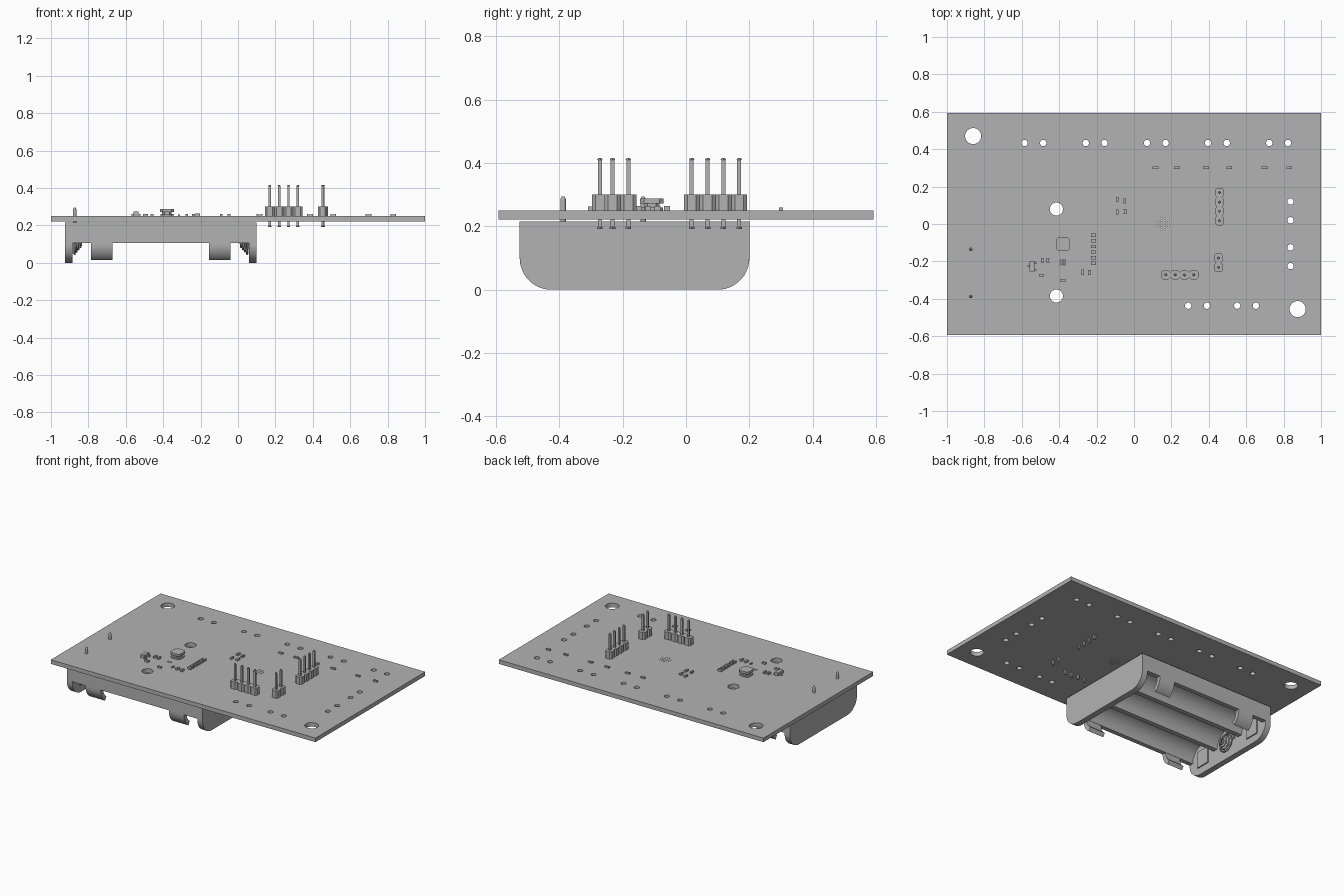
import bpy, bmesh
from math import sin, cos, pi, radians
from mathutils import Matrix, Vector

old = bpy.data.objects.get("Cube")
if old:
    bpy.data.objects.remove(old, do_unlink=True)

grey = bpy.data.materials.new("plain grey")
grey.use_nodes = True
grey.diffuse_color = (0.45, 0.45, 0.45, 1)
grey.node_tree.nodes["Principled BSDF"].inputs["Base Color"].default_value = (0.45, 0.45, 0.45, 1)


def finish(name, bm, smooth=False):
    bmesh.ops.recalc_face_normals(bm, faces=bm.faces)
    me = bpy.data.meshes.new(name)
    bm.to_mesh(me)
    bm.free()
    ob = bpy.data.objects.new(name, me)
    bpy.context.collection.objects.link(ob)
    me.materials.append(grey)
    if smooth:
        bpy.ops.object.select_all(action='DESELECT')
        ob.select_set(True)
        bpy.context.view_layer.objects.active = ob
        bpy.ops.object.shade_smooth_by_angle(angle=radians(35))
    return ob


def add_box(bm, x, y, sx, sy, z0, z1):
    m = Matrix.Translation((x, y, (z0 + z1) / 2)) @ Matrix.Diagonal((sx, sy, z1 - z0, 1))
    return bmesh.ops.create_cube(bm, size=1, matrix=m)["verts"]


def add_rod(bm, x, y, r, z0, z1, n=24, r_top=None):
    bmesh.ops.create_cone(bm, cap_ends=True, segments=n, radius1=r,
                          radius2=r if r_top is None else r_top, depth=z1 - z0,
                          matrix=Matrix.Translation((x, y, (z0 + z1) / 2)))


def add_prism(bm, pts, x0, x1):
    # extrude a (y, z) profile along x
    face = bm.faces.new([bm.verts.new((x0, y, z)) for y, z in pts])
    res = bmesh.ops.extrude_face_region(bm, geom=[face])
    moved = [v for v in res["geom"] if isinstance(v, bmesh.types.BMVert)]
    bmesh.ops.translate(bm, verts=moved, vec=(x1 - x0, 0, 0))


def arc(cy, cz, r, a0, a1, n=12):
    angles = [radians(a0 + (a1 - a0) * i / n) for i in range(n + 1)]
    return [(cy + r * cos(a), cz + r * sin(a)) for a in angles]


def cut(ob, cutter):
    mod = ob.modifiers.new("holes", 'BOOLEAN')
    mod.operation = 'DIFFERENCE'
    mod.solver = 'EXACT'
    mod.object = cutter


BOTTOM, TOP = 0.222, 0.25

# Circuit board with mounting, terminal and via holes
bm = bmesh.new()
add_box(bm, 0, 0, 2, 1.185, BOTTOM, TOP)
board = finish("circuit_board", bm)

bm = bmesh.new()
for x, y in ((-0.86, 0.47), (0.875, -0.455)):
    add_rod(bm, x, y, 0.043, 0.2, 0.3, 32)
pairs = [(-0.535 + 0.327 * i, 0.433) for i in range(5)] + [(0.34, -0.437), (0.602, -0.437)]
for x, y in pairs:
    for s in (-0.05, 0.05):
        add_rod(bm, x + s, y, 0.017, 0.2, 0.3)
for y in (0.12, 0.02, -0.125, -0.225):
    add_rod(bm, 0.837, y, 0.017, 0.2, 0.3)
for i in range(4):
    for j in range(4):
        if (i, j) not in ((0, 0), (3, 3), (0, 3), (3, 0)):
            add_rod(bm, 0.125 + 0.02 * i, -0.03 + 0.02 * j, 0.004, 0.2, 0.3, 8)
for i in range(3):
    for j in range(3):
        add_rod(bm, -0.392 + 0.012 * i, -0.217 + 0.012 * j, 0.003, 0.2, 0.3, 8)
drills = finish("board_drills", bm)
drills.hide_render = True
drills.hide_set(True)
cut(board, drills)

bm = bmesh.new()
for y in (0.08, -0.385):
    add_rod(bm, -0.415, y, 0.035, 0.12, 0.3, 32)
posts = finish("holder_drills", bm)
posts.hide_render = True
posts.hide_set(True)
cut(board, posts)

# Battery holder: cradle with three troughs
Y0, Y1, MID = -0.525, 0.2, -0.1625
slots = [MID + 0.2325 * k for k in (-1, 0, 1)]
pts = [(Y0, 0.215), (Y0, 0.105)]
for c in slots:
    pts += arc(c, 0.105, 0.1, 180, 0, 20)
pts += [(Y1, 0.105), (Y1, 0.215)]
bm = bmesh.new()
add_prism(bm, pts, -0.9, 0.08)
cradle = finish("holder_cradle", bm, True)
cut(cradle, posts)

# Rounded end walls
bm = bmesh.new()
wall = [(Y0, 0.215)] + arc(Y0 + 0.1, 0.1, 0.1, 180, 270) + arc(Y1 - 0.1, 0.1, 0.1, 270, 360) + [(Y1, 0.215)]
for x in (-0.925, 0.06):
    add_prism(bm, wall, x, x + 0.04)
finish("holder_end_walls", bm, True)

# Curved retaining clips along both long sides
bm = bmesh.new()
outer = arc(Y0 + 0.1, 0.1, 0.1, 180, 238)
inner = arc(Y0 + 0.1, 0.1, 0.072, 238, 180)
clip = [(Y0, 0.12)] + outer + inner + [(Y0 + 0.028, 0.12)]
mirrored = [(2 * MID - y, z) for y, z in clip]
for x in (-0.785, -0.155):
    for profile in (clip, mirrored):
        add_prism(bm, profile, x, x + 0.115)
finish("holder_clips", bm, True)

# Conical contact springs and flat contacts
plates = bmesh.new()
for k, c in enumerate(slots):
    at_low_end = k == 1
    x0, d = (-0.885, 1) if at_low_end else (0.06, -1)
    cu = bpy.data.curves.new("contact_spring", 'CURVE')
    cu.dimensions = '3D'
    cu.bevel_depth = 0.005
    cu.bevel_resolution = 1
    sp = cu.splines.new('POLY')
    n = 80
    sp.points.add(n)
    for i, p in enumerate(sp.points):
        t = i / n
        a, r = t * 8 * pi, 0.068 - 0.05 * t
        p.co = (x0 + d * (0.004 + 0.042 * t), c + r * cos(a), 0.105 + r * sin(a), 1)
    spring = bpy.data.objects.new("contact_spring", cu)
    cu.materials.append(grey)
    bpy.context.collection.objects.link(spring)
    x_plate = 0.056 if at_low_end else -0.881
    add_box(plates, x_plate, c, 0.008, 0.1, 0.05, 0.16)
finish("flat_contacts", plates)

# Holder solder pins with tapered tips
bm = bmesh.new()
for y in (-0.135, -0.388):
    add_rod(bm, -0.873, y, 0.009, 0.2, 0.285, 12)
    add_rod(bm, -0.873, y, 0.009, 0.285, 0.295, 12, 0.004)
finish("holder_pins", bm, True)

# Pin headers: chamfered housing blocks and square pins
housing, pins = bmesh.new(), bmesh.new()
header_pins = [(0.457, 0.018 + 0.05 * i, 0) for i in range(4)]
header_pins += [(0.452, -0.182 - 0.05 * i, 0) for i in range(2)]
header_pins += [(0.17 + 0.05 * i, -0.272, 1) for i in range(4)]
for x, y, along_x in header_pins:
    shape = [(-.025, -.014), (-.014, -.024), (.014, -.024), (.025, -.014),
             (.025, .014), (.014, .024), (-.014, .024), (-.025, .014)]
    ring = [(u, v) if along_x else (-v, u) for u, v in shape]
    f = housing.faces.new([housing.verts.new((x + u, y + v, TOP)) for u, v in ring])
    res = bmesh.ops.extrude_face_region(housing, geom=[f])
    bmesh.ops.translate(housing, vec=(0, 0, 0.05),
                        verts=[v for v in res["geom"] if isinstance(v, bmesh.types.BMVert)])
    add_box(pins, x, y, 0.0125, 0.0125, 0.198, 0.41)
    add_rod(pins, x, y, 0.0088, 0.41, 0.416, 4, 0.005)
    add_rod(pins, x, y, 0.0088, 0.192, 0.198, 4, 0.0088)
finish("header_housings", housing)
finish("header_pins", pins)

# Power inductor: base, core and cap with cut corners
bm = bmesh.new()
for size, z0, z1 in ((0.07, TOP, 0.26), (0.05, 0.26, 0.272), (0.074, 0.272, 0.288)):
    vs = add_box(bm, -0.38, -0.108, size, size, z0, z1)
    upright = [e for e in {e for v in vs for e in v.link_edges}
               if abs(e.verts[0].co.z - e.verts[1].co.z) > 0.005]
    bmesh.ops.bevel(bm, geom=upright, offset=0.012, segments=1, affect='EDGES')
finish("inductor", bm)

# Small transistor package with legs
bm = bmesh.new()
add_box(bm, -0.545, -0.226, 0.026, 0.056, 0.254, 0.274)
for x, y in ((-0.562, -0.226), (-0.528, -0.207), (-0.528, -0.245)):
    add_box(bm, x, y, 0.014, 0.009, TOP, 0.26)
finish("transistor", bm)

# Surface mount chips with raised end caps
bm = bmesh.new()


def chip(x, y, length, width, along_x, height=0.012):
    sx, sy = (length, width) if along_x else (width, length)
    add_box(bm, x, y, sx * 0.96, sy * 0.96, TOP, TOP + height - 0.001)
    for s in (-0.38, 0.38):
        if along_x:
            add_box(bm, x + s * sx, y, sx * 0.24, sy, TOP, TOP + height)
        else:
            add_box(bm, x, y + s * sy, sx, sy * 0.24, TOP, TOP + height)


for i in range(6):
    chip(-0.217, -0.06 - 0.03 * i, 0.026, 0.018, True, 0.014)
for x in (0.115, 0.23, 0.385, 0.51, 0.698, 0.83):
    chip(x, 0.3, 0.03, 0.013, True, 0.01)
for x, y in ((-0.09, 0.132), (-0.05, 0.122), (-0.09, 0.064), (-0.048, 0.067),
             (-0.49, -0.195), (-0.46, -0.195), (-0.275, -0.258), (-0.238, -0.26)):
    chip(x, y, 0.027, 0.014, False)
chip(-0.315, -0.25, 0.018, 0.009, False, 0.008)
chip(-0.495, -0.275, 0.026, 0.014, True)
chip(-0.38, -0.302, 0.026, 0.014, True)
finish("surface_chips", bm)
